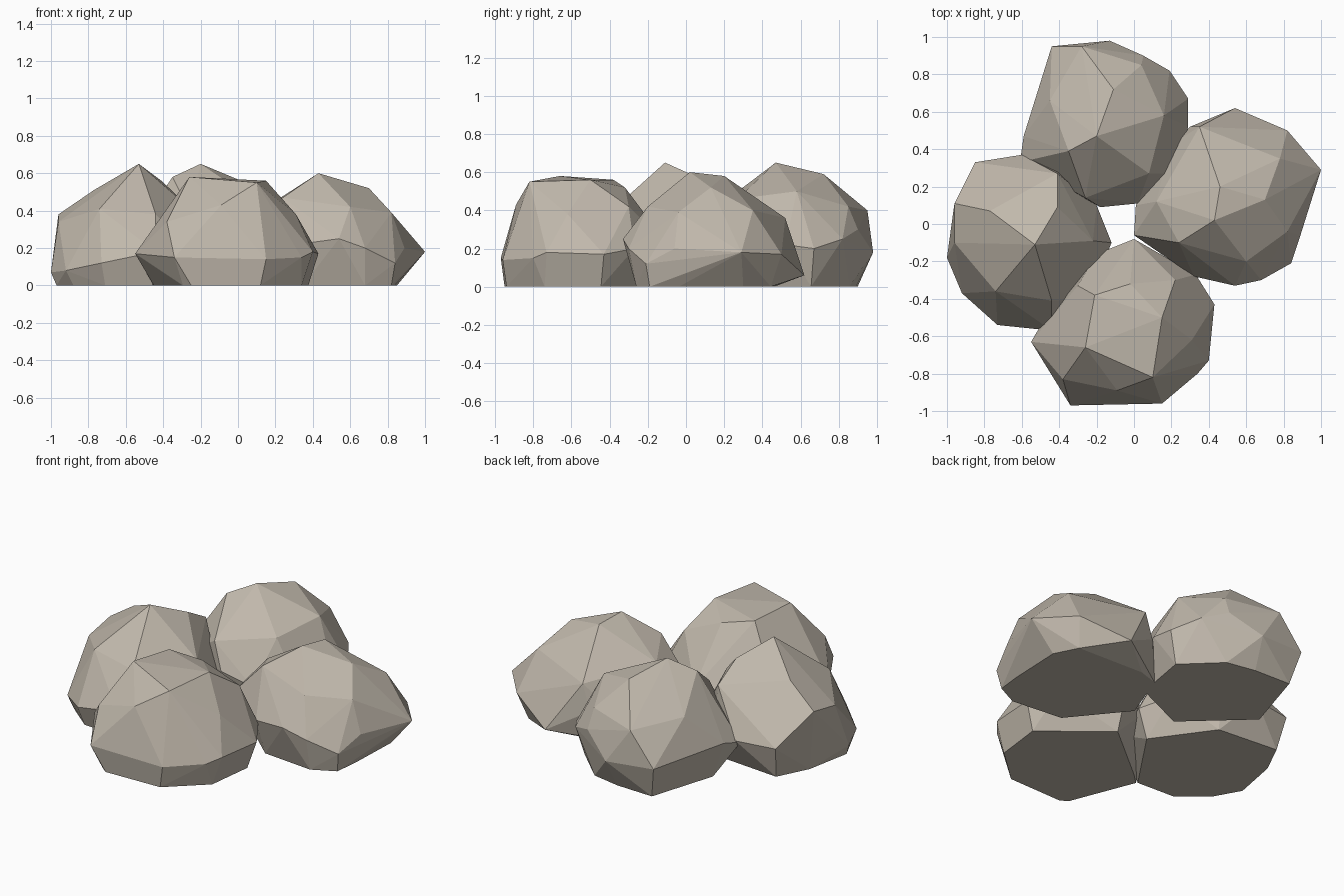
import bpy, bmesh

stone = bpy.data.materials.new("stone")
stone.diffuse_color = (0.53, 0.48, 0.41, 1)


def boulder(name, girth, crown, foot, toes):
    """Faceted rock: hull of a widest ring, its shrunken footprint, crown corners and ground corners."""
    bm = bmesh.new()
    cx = sum(p[0] for p in girth) / len(girth)
    cy = sum(p[1] for p in girth) / len(girth)
    for i, (x, y, z) in enumerate(girth):
        bm.verts.new((x, y, z))
        if i % 2 == 0:
            bm.verts.new((cx + (x - cx) * foot, cy + (y - cy) * foot, 0))
    for p in crown:
        bm.verts.new(p)
    for x, y in toes:
        bm.verts.new((x, y, 0))
    hull = bmesh.ops.convex_hull(bm, input=bm.verts[:])
    loose = {g for g in hull["geom_interior"] + hull["geom_unused"]
             if isinstance(g, bmesh.types.BMVert)}
    bmesh.ops.delete(bm, geom=list(loose), context='VERTS')
    bmesh.ops.dissolve_limit(bm, angle_limit=0.03, verts=bm.verts[:], edges=bm.edges[:])
    bmesh.ops.recalc_face_normals(bm, faces=bm.faces[:])
    mesh = bpy.data.meshes.new(name)
    bm.to_mesh(mesh)
    bm.free()
    mesh.materials.append(stone)
    bpy.context.collection.objects.link(bpy.data.objects.new(name, mesh))


# Back rock
boulder("back_rock",
        [(-.44, .95, .2), (-.13, .98, .18), (.05, .9, .3), (.19, .82, .25), (.29, .67, .2),
         (.29, .52, .22), (.22, .27, .2), (.02, .11, .2), (-.18, .09, .25), (-.61, .33, .18),
         (-.59, .47, .22)],
        [(-.2, .47, .65), (-.11, .72, .59), (-.28, .95, .4), (.16, .58, .5), (-.35, .39, .58),
         (.08, .27, .46), (-.26, .14, .4), (-.45, .66, .42), (.04, .85, .42)], .87,
        [(-.15, .89)])

# Right rock
boulder("right_rock",
        [(.3, .52, .2), (.54, .62, .06), (.82, .5, .17), (1, .29, .18), (.89, -.06, .2),
         (.84, -.21, .12), (.68, -.3, .2), (.54, -.33, .25), (.32, -.28, .22), (0, -.06, .22),
         (.01, .1, .2), (.19, .42, .18)],
        [(.43, .02, .6), (.46, .2, .58), (.7, .13, .52), (.24, -.1, .47), (.78, .35, .4),
         (.35, .52, .36), (.82, -.04, .39), (.6, -.2, .42), (.12, .12, .4)], .86,
        [(.82, -.19), (.68, -.26), (.2, .42), (.85, .3)])

# Front rock
boulder("front_rock",
        [(0, -.08, .2), (-.2, -.16, .2), (-.44, -.44, .15), (-.55, -.63, .17),
         (-.34, -.97, .15), (.15, -.96, .14), (.34, -.8, .15), (.4, -.73, .18),
         (.43, -.43, .17), (.33, -.27, .2)],
        [(-.26, -.66, .58), (-.21, -.38, .56), (-.02, -.32, .52), (.15, -.5, .56),
         (.1, -.82, .55), (-.09, -.89, .43), (-.38, -.83, .34), (.31, -.62, .38),
         (.22, -.3, .42), (-.3, -.33, .42)], .87,
        [(.34, -.74), (-.45, -.52), (-.25, -.95), (.12, -.94)])

# Left rock
boulder("left_rock",
        [(-.85, .33, .2), (-.6, .37, .2), (-.4, .29, .22), (-.2, .1, .2), (-.12, -.1, .18),
         (-.24, -.4, .18), (-.44, -.57, .18), (-.73, -.54, .12), (-.92, -.37, .08),
         (-1, -.18, .07), (-.96, .11, .38)],
        [(-.53, -.11, .65), (-.41, .09, .56), (-.77, .07, .51), (-.41, .27, .46),
         (-.74, -.36, .41), (-.44, -.41, .38), (-.22, -.09, .38), (-.96, -.1, .34)], .88,
        [(-.97, -.2), (-.88, -.36), (-.71, -.5)])
